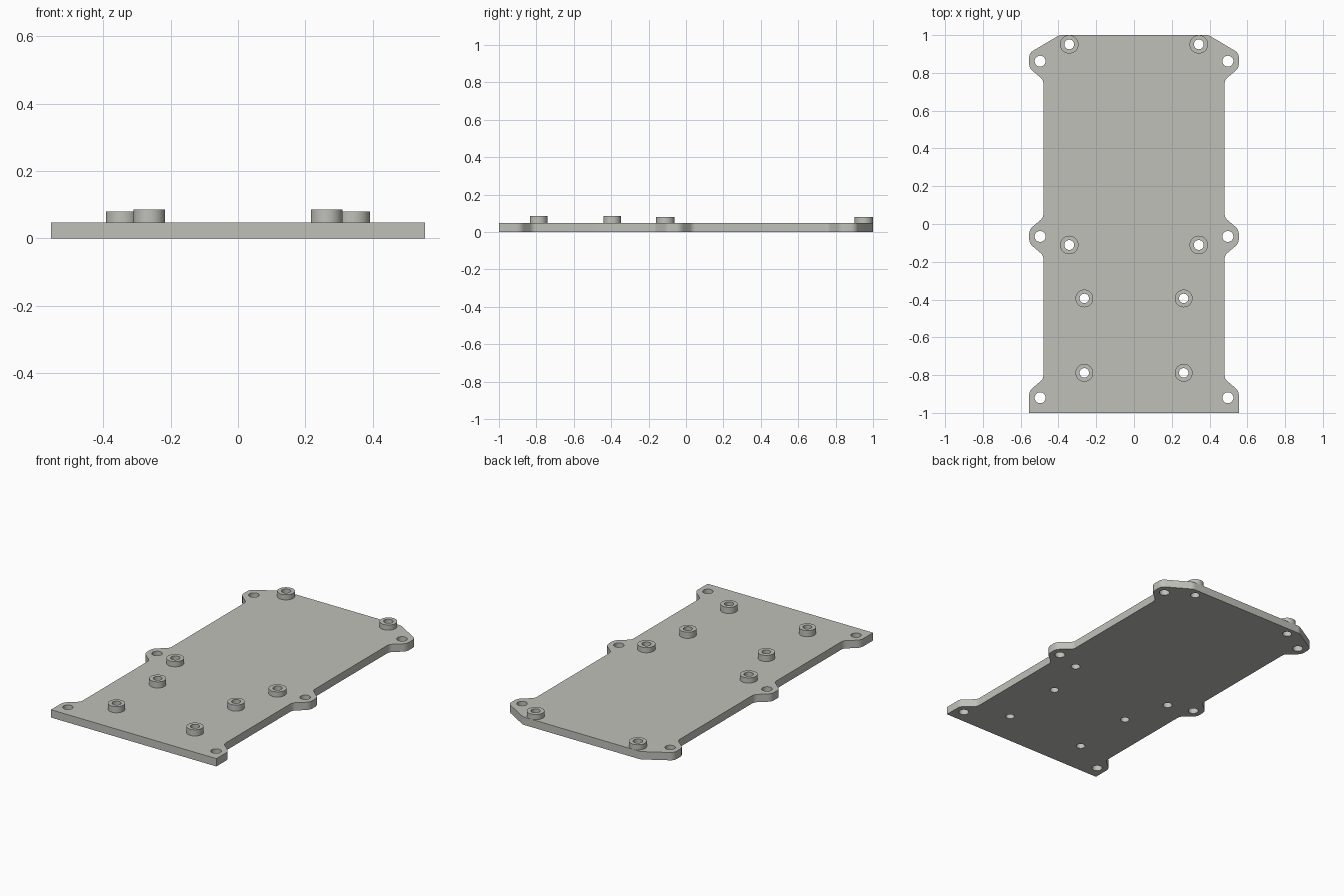
import bpy, bmesh, math
from mathutils import Vector

if "Cube" in bpy.data.objects:
    bpy.data.objects.remove(bpy.data.objects["Cube"])

PLATE_TOP = 0.0475

grey = bpy.data.materials.new("warm light grey")
grey.diffuse_color = (0.53, 0.53, 0.49, 1)
grey.use_nodes = True
grey.node_tree.nodes["Principled BSDF"].inputs["Base Color"].default_value = grey.diffuse_color


def circle(x, y, r, n=32):
    return [(x + r * math.cos(2 * math.pi * i / n),
             y + r * math.sin(2 * math.pi * i / n)) for i in range(n)]


def fillet(points, steps=6):
    """Round each (x, y, radius) corner of a closed outline."""
    out = []
    for i, (x, y, r) in enumerate(points):
        p = Vector((x, y))
        if r == 0:
            out.append((x, y))
            continue
        a = (Vector(points[i - 1][:2]) - p).normalized()
        b = (Vector(points[(i + 1) % len(points)][:2]) - p).normalized()
        half = a.angle(b) / 2
        centre = p + (a + b).normalized() * (r / math.sin(half))
        s = p + a * (r / math.tan(half)) - centre
        e = p + b * (r / math.tan(half)) - centre
        turn = math.atan2(s.x * e.y - s.y * e.x, s.dot(e))
        for k in range(steps + 1):
            t = turn * k / steps
            c, d = math.cos(t), math.sin(t)
            out.append((centre.x + s.x * c - s.y * d,
                        centre.y + s.x * d + s.y * c))
    return out


def solid(name, loops, z0, z1):
    """Extrude an outline with holes from z0 to z1."""
    bm = bmesh.new()
    edges = []
    for loop in loops:
        vs = [bm.verts.new((x, y, z0)) for x, y in loop]
        edges += [bm.edges.new((vs[i - 1], vs[i])) for i in range(len(vs))]
    bmesh.ops.triangle_fill(bm, edges=edges, use_beauty=True, normal=(0, 0, 1))
    ext = bmesh.ops.extrude_face_region(bm, geom=bm.faces[:], use_keep_orig=True)
    top = [g for g in ext["geom"] if isinstance(g, bmesh.types.BMVert)]
    bmesh.ops.translate(bm, verts=top, vec=(0, 0, z1 - z0))
    bmesh.ops.recalc_face_normals(bm, faces=bm.faces[:])
    mesh = bpy.data.meshes.new(name)
    bm.to_mesh(mesh)
    bm.free()
    mesh.materials.append(grey)
    obj = bpy.data.objects.new(name, mesh)
    bpy.context.collection.objects.link(obj)
    bpy.ops.object.select_all(action='DESELECT')
    obj.select_set(True)
    bpy.context.view_layer.objects.active = obj
    bpy.ops.object.shade_smooth_by_angle(angle=math.radians(30))
    return obj


# Mounting holes in the side tabs, and standoffs: x, y, radius, bore, top
tab_holes = [(0.497, y) for y in (-0.92, -0.066, 0.862)]
standoffs = [(0.343, 0.951, 0.049, 0.026, 0.079),
             (0.343, -0.111, 0.049, 0.026, 0.079),
             (0.263, -0.394, 0.047, 0.025, 0.085),
             (0.263, -0.788, 0.047, 0.025, 0.085)]

# Right half of the plate outline, bottom to top: x, y, corner radius
right = [(0.555, -1.0, 0), (0.555, -0.884, 0.05), (0.48, -0.82, 0.04),
         (0.48, -0.166, 0.04), (0.555, -0.102, 0.05),
         (0.555, -0.03, 0.05), (0.48, 0.034, 0.04),
         (0.48, 0.762, 0.04), (0.555, 0.826, 0.05),
         (0.555, 0.905, 0.04), (0.395, 1.0, 0.05)]
outline = fillet(right + [(-x, y, r) for x, y, r in reversed(right)])

# Base plate with all its through holes
loops = [outline]
for side in (1, -1):
    loops += [circle(side * x, y, 0.029) for x, y in tab_holes]
    loops += [circle(side * x, y, bore) for x, y, r, bore, z in standoffs]
solid("base_plate", loops, 0, PLATE_TOP)

# Hollow standoffs on the plate
for side, label in ((1, "right"), (-1, "left")):
    for i, (x, y, r, bore, z) in enumerate(standoffs):
        solid(f"standoff_{label}_{i + 1}",
              [circle(side * x, y, r), circle(side * x, y, bore)], PLATE_TOP, z)
